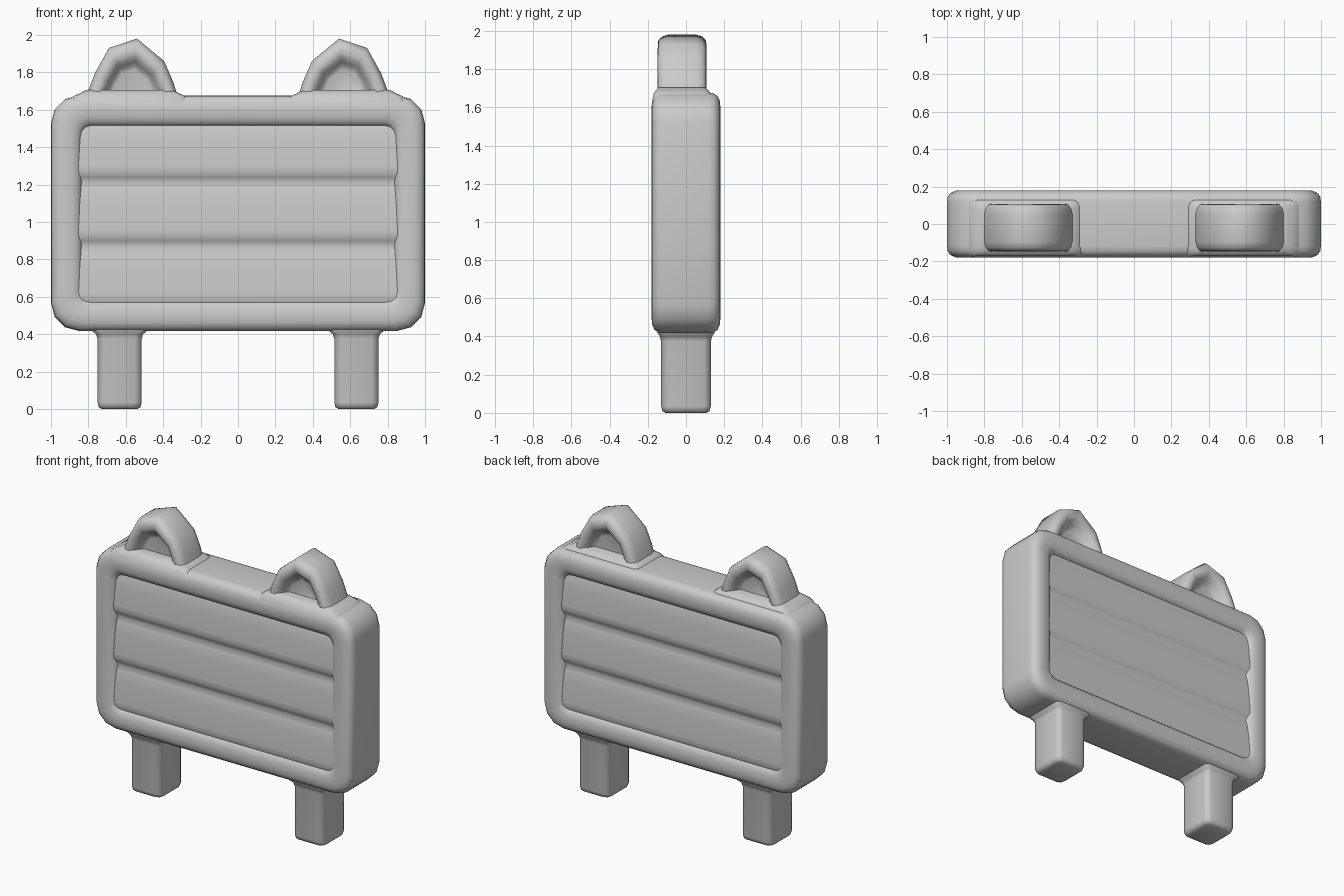
import bpy, bmesh, math
from mathutils import Vector

cube = bpy.data.objects.get("Cube")
if cube:
    bpy.data.objects.remove(cube, do_unlink=True)

grey = bpy.data.materials.new("soft grey")
grey.use_nodes = True
colour = (0.6, 0.6, 0.6, 1)
grey.diffuse_color = colour
grey.node_tree.nodes["Principled BSDF"].inputs["Base Color"].default_value = colour


def rounded_rect(hw, hh, r, steps):
    """Outline of a rectangle with rounded corners, centred on the origin."""
    pts = []
    for i, (sx, sy) in enumerate([(1, 1), (-1, 1), (-1, -1), (1, -1)]):
        for k in range(steps + 1):
            a = math.pi / 2 * (i + k / steps)
            pts.append((sx * (hw - r) + r * math.cos(a), sy * (hh - r) + r * math.sin(a)))
    return pts


def loft(name, rings, caps=True, angle=60):
    """Skin a list of equal-length rings of 3D points."""
    bm = bmesh.new()
    loops = [[bm.verts.new(p) for p in ring] for ring in rings]
    n = len(loops[0])
    for a, b in zip(loops, loops[1:]):
        for i in range(n):
            j = (i + 1) % n
            bm.faces.new((a[i], a[j], b[j], b[i]))
    if caps:
        bm.faces.new(loops[0])
        bm.faces.new(loops[-1])
    bmesh.ops.recalc_face_normals(bm, faces=bm.faces)
    mesh = bpy.data.meshes.new(name)
    bm.to_mesh(mesh)
    bm.free()
    mesh.materials.append(grey)
    ob = bpy.data.objects.new(name, mesh)
    bpy.context.collection.objects.link(ob)
    bpy.ops.object.select_all(action='DESELECT')
    ob.select_set(True)
    bpy.context.view_layer.objects.active = ob
    bpy.ops.object.shade_smooth_by_angle(angle=math.radians(angle))


def both_sides(half_section):
    """Continue a front (s, y) section with its mirror image at the back."""
    return [(s, -y) for s, y in half_section] + [(s, y) for s, y in reversed(half_section)]


# Frame: padded cross-section swept round a rounded rectangle
mid_z = 1.047
section = both_sides([(0.175, 0.09), (0.17, 0.12), (0.16, 0.148), (0.143, 0.167),
                      (0.115, 0.177), (0.08, 0.18), (0.045, 0.178), (0.018, 0.165),
                      (0.004, 0.145), (0, 0.115)])
rings = []
for inset, y in section:
    outline = rounded_rect(1 - inset, 0.63 - inset, max(0.15 - inset * 0.6, 0.03), 3)
    rings.append([(x, y, mid_z + z) for x, z in outline])
loft("frame", rings, caps=False)

# Panel: three overlapping boards, each bulging out above its lower edge
front = []
for top, bottom in [(1.55, 1.23), (1.23, 0.89), (0.89, 0.55)]:
    front += [(0.136, top - 0.015), (0.147, top - 0.05), (0.154, top - 0.12),
              (0.162, bottom + 0.07), (0.162, bottom + 0.035), (0.15, bottom + 0.008)]
outline = [(-y, z) for y, z in front] + [(y, z) for y, z in reversed(front)]
loft("slatted_panel", [[(x, y, z) for y, z in outline] for x in (-0.89, 0.89)])

# Lugs: faceted arches with a sunken web
arch = [(0.31, 1.62), (0.325, 1.68), (0.345, 1.745), (0.395, 1.86), (0.54, 1.98),
        (0.69, 1.93), (0.765, 1.795), (0.805, 1.69), (0.83, 1.62)]
profile = both_sides([(0.45, 0.06), (0.52, 0.066), (0.58, 0.085), (0.66, 0.112), (0.76, 0.128),
                      (0.90, 0.125), (0.97, 0.105), (1, 0.075)])
centre = Vector((0.565, 1.68))

# Feet of the lugs and legs: (half width, half depth, z) rings
foot = [(0.32, 0.155, 1.64), (0.3, 0.15, 1.672), (0.265, 0.138, 1.688), (0.235, 0.12, 1.705)]
post = [(0.095, 0.107, 0), (0.112, 0.124, 0.01), (0.118, 0.13, 0.035), (0.118, 0.13, 0.375),
        (0.126, 0.137, 0.4), (0.15, 0.15, 0.42), (0.16, 0.15, 0.45)]


def stack(name, levels, x0, y0):
    """Upright post made of rounded rectangles at rising heights."""
    loft(name, [[(x0 + x, y0 + y, z) for x, y in rounded_rect(hw, hd, 0.035, 2)]
                for hw, hd, z in levels])


for side, label in [(1, "left"), (-1, "right")]:
    rings = []
    for s, y in profile:
        pts = [centre + (Vector(p) - centre) * s for p in arch]
        rings.append([(side * p.x, y - 0.02, p.y) for p in pts])
    loft(label + "_lug", rings, angle=75)
    stack(label + "_lug_foot", foot, side * 0.58, -0.02)
    stack(label + "_leg", post, side * 0.633, 0)
